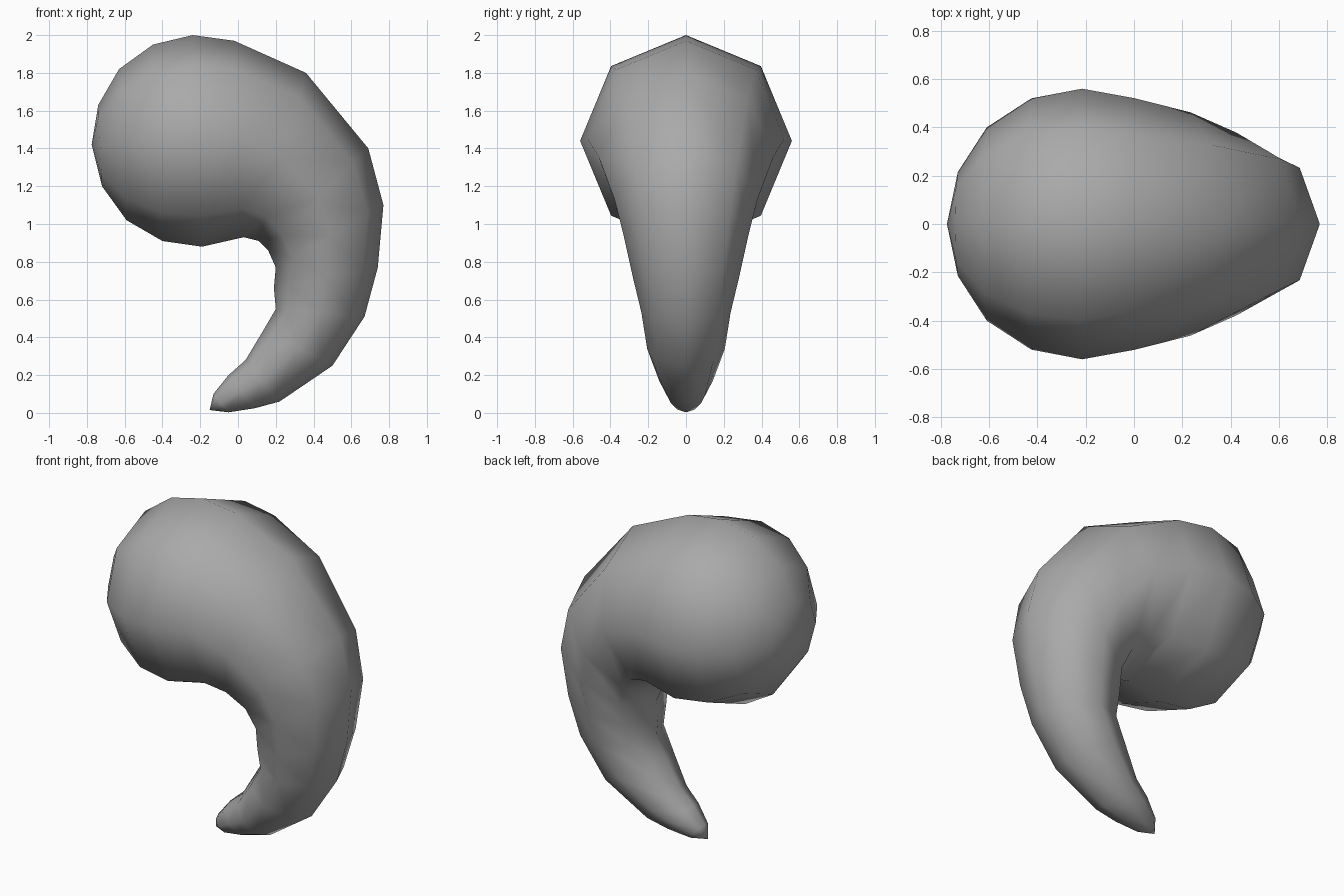
import bpy
import bmesh
import math
from mathutils import Vector

SIDES = 8

# Remove the default object
default_cube = bpy.data.objects.get("Cube")
if default_cube:
    bpy.data.objects.remove(default_cube, do_unlink=True)

# Single stone colour
stone_grey = bpy.data.materials.new("stone_grey")
stone_grey.use_nodes = True
colour = (0.4, 0.4, 0.4, 1.0)
stone_grey.diffuse_color = colour
shader = next(node for node in stone_grey.node_tree.nodes if node.type == "BSDF_PRINCIPLED")
shader.inputs["Base Color"].default_value = colour

# Outer and inner ends of each round cross-section, from head to tail (x, z)
outer_edge = [
    (-.74, 1.63), (-.63, 1.82), (-.45, 1.95), (-.24, 2), (-.02, 1.97),
    (.36, 1.8), (.69, 1.4), (.77, 1.1), (.74, .77), (.67, .51),
    (.5, .25), (.22, .06), (.09, .025), (-.05, .003),
]
inner_edge = [
    (-.72, 1.2), (-.59, 1.02), (-.4, .91), (-.19, .88), (.03, .93),
    (.11, .91), (.16, .86), (.2, .77), (.19, .66), (.2, .55),
    (.13, .43), (.04, .28), (-.05, .2), (-.13, .1),
]
head_pole = Vector((-.775, 0, 1.42))
tail_pole = Vector((-.15, 0, .015))


def add_ring(mesh, outer, inner):
    """Add a circle of vertices whose diameter joins the two edge points."""
    top = Vector((outer[0], 0, outer[1]))
    bottom = Vector((inner[0], 0, inner[1]))
    centre = (top + bottom) / 2
    radial = top - centre
    sideways = Vector((0, radial.length, 0))
    ring = []
    for step in range(SIDES):
        angle = math.tau * step / SIDES
        offset = radial * math.cos(angle) + sideways * math.sin(angle)
        ring.append(mesh.verts.new(centre + offset))
    return ring


def close_end(mesh, ring, pole):
    """Close a ring with a fan of triangles around a pole."""
    tip = mesh.verts.new(pole)
    for index, vertex in enumerate(ring):
        mesh.faces.new((vertex, ring[(index + 1) % SIDES], tip))


# Curved body: round head sweeping into a narrow hooked tail
body = bmesh.new()
rings = [add_ring(body, outer, inner) for outer, inner in zip(outer_edge, inner_edge)]
for first, second in zip(rings, rings[1:]):
    for index in range(SIDES):
        following = (index + 1) % SIDES
        body.faces.new((first[index], first[following], second[following], second[index]))
close_end(body, rings[0], head_pole)
close_end(body, rings[-1], tail_pole)
bmesh.ops.recalc_face_normals(body, faces=body.faces)

# Smooth shading over the whole surface
for face in body.faces:
    face.smooth = True

mesh_data = bpy.data.meshes.new("curved_bead")
body.to_mesh(mesh_data)
body.free()
mesh_data.materials.append(stone_grey)
curved_bead = bpy.data.objects.new("curved_bead", mesh_data)
bpy.context.collection.objects.link(curved_bead)
